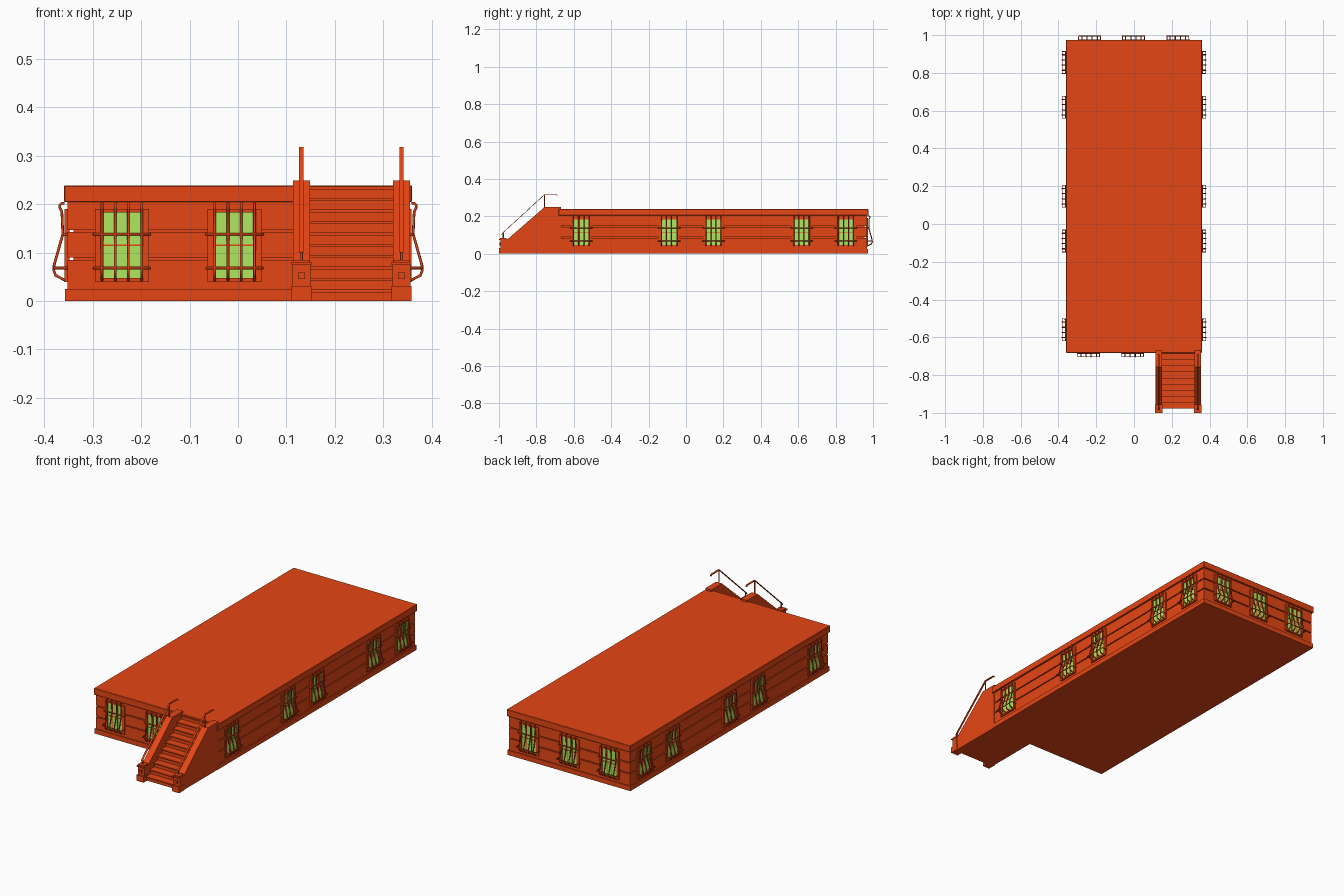
import bpy, bmesh
from math import pi
from mathutils import Matrix

cube = bpy.data.objects.get("Cube")
if cube:
    bpy.data.objects.remove(cube, do_unlink=True)


def material(name, rgb):
    m = bpy.data.materials.new(name)
    m.use_nodes = True
    m.diffuse_color = (*rgb, 1)
    m.node_tree.nodes["Principled BSDF"].inputs["Base Color"].default_value = (*rgb, 1)
    return m


BRICK = material("brick_orange", (0.79, 0.061, 0.007))
GLASS = material("pale_green_glass", (0.43, 0.80, 0.115))


def place(name, data, matrix=Matrix()):
    ob = bpy.data.objects.new(name, data)
    ob.matrix_world = matrix
    bpy.context.collection.objects.link(ob)
    return ob


def boxes(name, spans, mat=BRICK):
    """One mesh made of boxes, each given as x, y and z ranges."""
    bm = bmesh.new()
    for span in spans:
        size = [b - a for a, b in span]
        mid = [(a + b) / 2 for a, b in span]
        bmesh.ops.create_cube(bm, size=1, matrix=Matrix.Translation(mid) @ Matrix.Diagonal((*size, 1)))
    me = bpy.data.meshes.new(name)
    bm.to_mesh(me)
    bm.free()
    me.materials.append(mat)
    return me


def prism(name, profile, x0, x1):
    """Extrude a side profile of (y, z) points along x."""
    bm = bmesh.new()
    face = bm.faces.new([bm.verts.new((x0, y, z)) for y, z in profile])
    out = bmesh.ops.extrude_face_region(bm, geom=[face])
    verts = [v for v in out["geom"] if isinstance(v, bmesh.types.BMVert)]
    bmesh.ops.translate(bm, verts=verts, vec=(x1 - x0, 0, 0))
    bmesh.ops.recalc_face_normals(bm, faces=bm.faces)
    me = bpy.data.meshes.new(name)
    bm.to_mesh(me)
    bm.free()
    me.materials.append(BRICK)
    return place(name, me)


def tubes(name, paths, radius):
    """Mesh of round bars following the given paths."""
    cu = bpy.data.curves.new(name, "CURVE")
    cu.dimensions = "3D"
    cu.bevel_depth = radius
    cu.bevel_resolution = 2
    cu.use_fill_caps = True
    for path in paths:
        sp = cu.splines.new("POLY")
        sp.points.add(len(path) - 1)
        for p, co in zip(sp.points, path):
            p.co = (*co, 1)
    tmp = place(name, cu)
    bpy.context.view_layer.update()
    me = bpy.data.meshes.new_from_object(tmp.evaluated_get(bpy.context.evaluated_depsgraph_get()))
    bpy.data.objects.remove(tmp, do_unlink=True)
    bpy.data.curves.remove(cu)
    me.name = name
    me.materials.clear()
    me.materials.append(BRICK)
    return me


# Building: plinth, banded wall courses with recessed joints, roof slab
WALL_X, FRONT, BACK = 0.352, -0.674, 0.967


def layer(grow, z0, z1):
    return ((-WALL_X - grow, WALL_X + grow), (FRONT - grow, BACK + grow), (z0, z1))


place("plinth", boxes("plinth", [layer(0.005, 0, 0.025)]))
place("wall_core", boxes("wall_core", [layer(-0.012, 0.02, 0.21)]))
courses = [(0.025, 0.085), (0.090, 0.142), (0.147, 0.205)]
place("wall_courses", boxes("wall_courses", [layer(0, a, b) for a, b in courses]))
roof = place("roof_slab", boxes("roof_slab", [layer(0.008, 0.204, 0.239)]))
bev = roof.modifiers.new("edge", "BEVEL")
bev.width = 0.002
bev.segments = 1

# Window parts, built once facing -y with the wall surface at y = 0
W, GW, LOW, HIGH = 0.056, 0.042, 0.039, 0.19
frame = boxes("window_frame", [
    ((-W, -GW), (-0.007, 0.004), (LOW, HIGH)),
    ((GW, W), (-0.007, 0.004), (LOW, HIGH)),
    ((-GW, GW), (-0.007, 0.004), (LOW, 0.047)),
    ((-GW, GW), (-0.007, 0.004), (0.183, HIGH)),
    ((-0.015, -0.012), (-0.004, 0), (0.047, 0.183)),
    ((0.012, 0.015), (-0.004, 0), (0.047, 0.183)),
    ((-GW, GW), (-0.004, 0), (0.114, 0.117)),
])
pane = boxes("window_pane", [((-GW, GW), (-0.002, 0.004), (0.047, 0.183))], GLASS)

# Bulging security grille: bent uprights and two cross bars
bend = [(-0.007, 0.202), (-0.012, 0.202), (-0.016, 0.198), (-0.016, 0.192), (-0.012, 0.185),
        (-0.010, 0.138), (-0.028, 0.074), (-0.029, 0.064), (-0.025, 0.053), (-0.004, 0.042)]
uprights = [[(x, y, z) for y, z in bend] for x in (-0.041, -0.0135, 0.0135, 0.041)]
cross = [[(-0.058, 0, z), (-0.058, y, z), (0.058, y, z), (0.058, 0, z)]
         for y, z in ((-0.011, 0.138), (-0.0285, 0.068))]
grille = tubes("window_grille", uprights + cross, 0.0028)

spots = [("front", x, FRONT, 0) for x in (-0.24, -0.007)]
spots += [("back", x, BACK, pi) for x in (-0.235, -0.003, 0.232)]
for y in (-0.56, -0.09, 0.147, 0.618, 0.855):
    spots += [("left", WALL_X, y, pi / 2), ("right", -WALL_X, y, -pi / 2)]
for i, (side, x, y, turn) in enumerate(spots):
    m = Matrix.Translation((x, y, 0)) @ Matrix.Rotation(turn, 4, "Z")
    for me in (frame, pane, grille):
        place(f"{side}_{me.name}_{i}", me, m)

# Staircase with overhanging treads
STEPS, RUN, RISE, START = 10, 0.0322, 0.0236, -0.971
profile = [(START, 0)]
for i in range(STEPS):
    y, z = START + i * RUN, (i + 1) * RISE
    profile += [(y, z - 0.006), (y - 0.007, z - 0.006), (y - 0.007, z), (y + RUN, z)]
profile.append((START + STEPS * RUN, 0))
prism("stair_steps", profile, 0.14, 0.33)

# Flat handrail strip: a thin band under its top line
rail_top = [(-0.986, 0.104), (-0.980, 0.113), (-0.757, 0.318), (-0.693, 0.318), (-0.688, 0.312)]
rail_band = rail_top + [(y, z - 0.004) for y, z in reversed(rail_top)]

# Sloped side walls, newel posts and handrails on both sides of the stair
for side, cx in (("right", 0.131), ("left", 0.338)):
    prism(side + "_stair_wall",
          [(-0.965, 0), (-0.965, 0.068), (-0.757, 0.249), (-0.668, 0.249), (-0.668, 0)],
          cx - 0.0175, cx + 0.0175)

    def block(half, y0, y1, z0, z1):
        return ((cx - half, cx + half), (y0, y1), (z0, z1))

    place(side + "_newel", boxes(side + "_newel", [
        block(0.0205, -1.0, -0.955, 0, 0.031),
        block(0.0185, -0.991, -0.960, 0.031, 0.074),
        block(0.0205, -1.0, -0.955, 0.074, 0.080),
        block(0.017, -0.994, -0.959, 0.080, 0.085),
        block(0.007, -0.998, -0.985, 0.045, 0.059),
    ]))
    prism(side + "_handrail", rail_band, cx - 0.0045, cx + 0.0045)
    posts = [[(cx, -0.977, 0.08), (cx, -0.977, 0.112)], [(cx, -0.757, 0.245), (cx, -0.757, 0.315)]]
    place(side + "_rail_posts", tubes(side + "_rail_posts", posts, 0.003))
